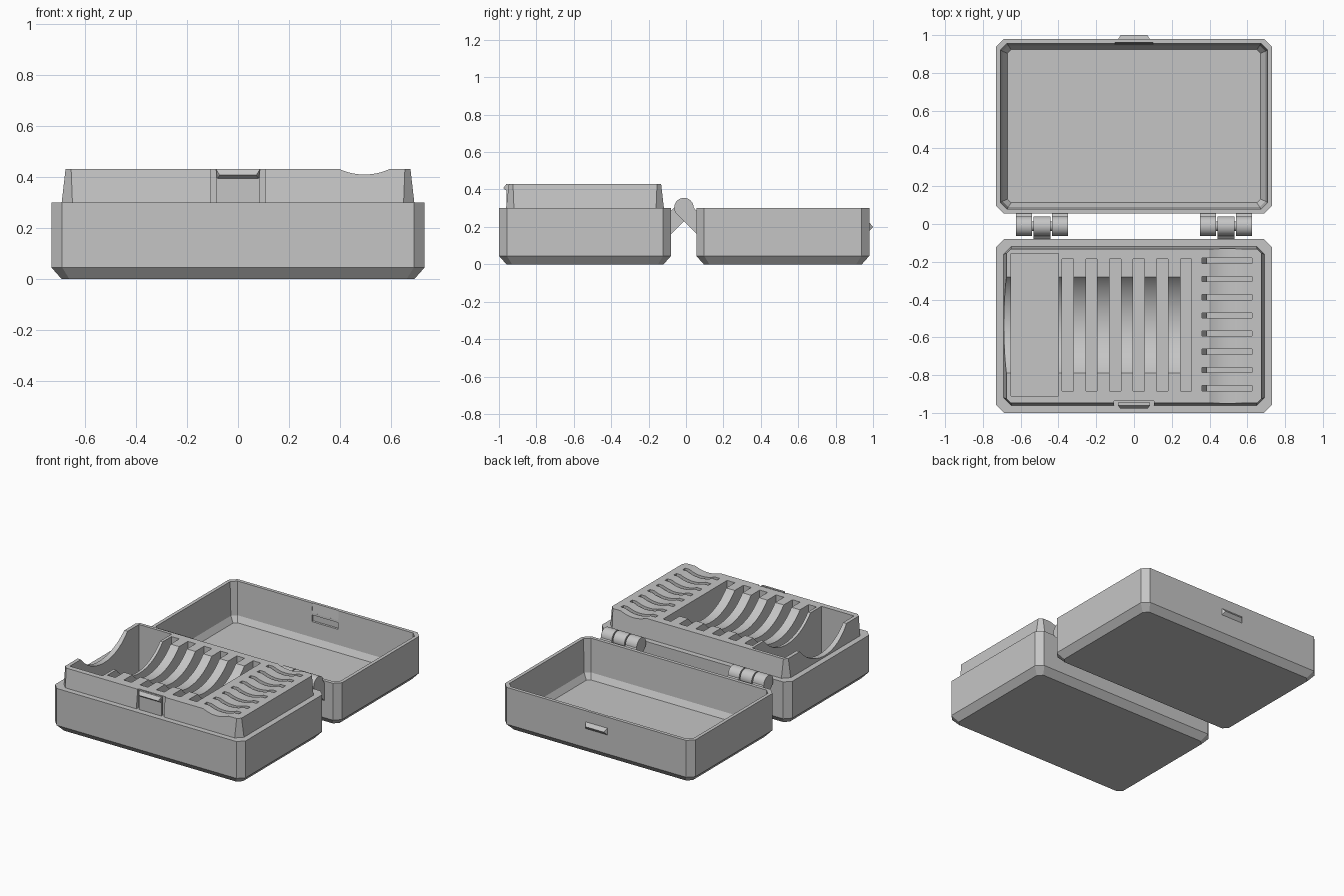
import bpy, bmesh, math
from mathutils import Matrix, Vector

if "Cube" in bpy.data.objects:
    bpy.data.objects.remove(bpy.data.objects["Cube"], do_unlink=True)

GREY = (0.56, 0.56, 0.56, 1)
plastic = bpy.data.materials.new("grey plastic")
plastic.use_nodes = True
plastic.diffuse_color = GREY
plastic.node_tree.nodes["Principled BSDF"].inputs["Base Color"].default_value = GREY


def make(name, bm):
    bmesh.ops.recalc_face_normals(bm, faces=bm.faces)
    mesh = bpy.data.meshes.new(name)
    bm.to_mesh(mesh)
    bm.free()
    mesh.materials.append(plastic)
    obj = bpy.data.objects.new(name, mesh)
    bpy.context.collection.objects.link(obj)
    return obj


def loft(name, rings, cy):
    """Closed stack of chamfered rectangles: (half x, half y, chamfer, z)."""
    bm = bmesh.new()
    loops = []
    for hx, hy, c, z in rings:
        pts = []
        for sx, sy in ((1, 1), (-1, 1), (-1, -1), (1, -1)):
            pair = [(sx * hx, sy * (hy - c)), (sx * (hx - c), sy * hy)]
            pts += pair if sx * sy > 0 else pair[::-1]
        loops.append([bm.verts.new((x, cy + y, z)) for x, y in pts])
    for a, b in zip(loops, loops[1:]):
        for i in range(8):
            j = (i + 1) % 8
            bm.faces.new((a[i], a[j], b[j], b[i]))
    bm.faces.new(loops[0])
    bm.faces.new(loops[-1])
    return make(name, bm)


def prism(name, pts, axis, lo, hi, inset=0):
    """Extrude a profile along x (pts are y, z) or y (pts are x, z)."""
    bm = bmesh.new()
    to3d = (lambda t, p: (t, *p)) if axis == "x" else (lambda t, p: (p[0], t, p[1]))
    a = [bm.verts.new(to3d(lo, p)) for p in pts]
    b = [bm.verts.new(to3d(hi, p)) for p in pts]
    for i in range(len(pts)):
        j = (i + 1) % len(pts)
        bm.faces.new((a[i], a[j], b[j], b[i]))
    bm.faces.new(a)
    bm.faces.new(b)
    if inset:  # the second profile point is a tip that is narrower at both ends
        a[1].co.x += inset
        b[1].co.x -= inset
    return make(name, bm)


def box(name, x0, x1, y0, y1, z0, z1):
    return prism(name, [(y0, z0), (y1, z0), (y1, z1), (y0, z1)], "x", x0, x1)


def circle(u, v, r, n=96):
    return [(u + r * math.cos(math.tau * i / n), v + r * math.sin(math.tau * i / n))
            for i in range(n)]


def boolean(obj, tools, op="DIFFERENCE"):
    bpy.context.view_layer.objects.active = obj
    for tool in tools:
        mod = obj.modifiers.new("cut", "BOOLEAN")
        mod.operation, mod.solver, mod.object = op, "EXACT", tool
        bpy.ops.object.modifier_apply(modifier=mod.name)
        bpy.data.objects.remove(tool, do_unlink=True)


# Base with raised card tray
BY, LY = -0.54, 0.5175
FLOOR = 0.08
tray = loft("card_tray", [(0.69, 0.42, 0.03, 0), (0.73, 0.46, 0.042, 0.045),
                          (0.73, 0.46, 0.042, 0.30), (0.69, 0.422, 0.042, 0.30),
                          (0.675, 0.407, 0.022, 0.43)], BY)
# Finger troughs, pocket, large slots and latch notch
chord, depth = 0.255, 0.12
r = (chord ** 2 + depth ** 2) / (2 * depth)
cuts = [prism("trough", circle(-0.535, 0.43 - depth + r, r), "x", -0.9, 0.245)]
chord, depth = 0.097, 0.021
r = (chord ** 2 + depth ** 2) / (2 * depth)
cuts.append(prism("small_trough", circle(0.495, 0.43 - depth + r, r), "y", -1.1, 0))
cuts.append(box("pocket", -0.65, -0.40, -0.91, -0.155, FLOOR, 0.6))
for i in range(6):
    x = -0.35 + i * 0.125
    cuts.append(box("slot", x - 0.03, x + 0.03, -0.885, -0.185, FLOOR, 0.6))
# Small slots with one sloping end
for i in range(8):
    y = -0.195 - i * 0.0963
    cuts.append(prism("small_slot", [(0.36, 0.6), (0.36, 0.38), (0.387, 0.30),
                                     (0.387, 0.16), (0.625, 0.16), (0.625, 0.6)],
                      "y", y - 0.014, y + 0.014))
cuts.append(box("notch", -0.105, 0.105, -1.1, -0.938, 0.30, 0.6))
boolean(tray, cuts)

# Latch tab with its catch
box("latch_tab", -0.086, 0.086, -0.96, -0.946, 0.29, 0.43)
prism("latch_catch", [(-0.95, 0.385), (-0.977, 0.407), (-0.96, 0.43), (-0.95, 0.43)],
      "x", -0.086, 0.086, 0.014)

# Hollow lid
lid = loft("lid", [(0.69, 0.4225, 0.03, 0), (0.73, 0.4625, 0.042, 0.045),
                   (0.73, 0.4625, 0.042, 0.30), (0.706, 0.4385, 0.034, 0.30),
                   (0.695, 0.427, 0.03, 0.07), (0.67, 0.405, 0.02, 0.03)], LY)
bump = prism("bump", [(0.97, 0.165), (1.0, 0.2), (0.97, 0.235)], "x", -0.09, 0.09, 0.02)
boolean(lid, [bump], "UNION")
boolean(lid, [box("groove", -0.1, 0.1, 0.9, 0.965, 0.175, 0.22),
              prism("ramp", [(0.9, 0.235), (0.953, 0.235), (0.963, 0.32), (0.9, 0.32)],
                    "x", -0.1, 0.1)])

# Hinges: outer knuckles join the lid, middle ones join the base
HY, HZ, HR = -0.011, 0.303, 0.052
k = HR * math.sqrt(0.5)


def knuckle(name, x0, x1, side):
    wall = 0.06 if side > 0 else -0.085
    arc = [(HY + side * HR * math.cos(t), HZ + HR * math.sin(t))
           for t in [math.radians(a) for a in range(0, 226, 9)]]
    low = HZ - k - (abs(wall - HY) + k)
    prism(name, arc + [(wall, low), (wall, HZ - 0.02)], "x", x0, x1)


for label, cx in (("right", -0.487), ("left", 0.487)):
    for n, (x0, x1, side) in enumerate(((-0.137, -0.052, 1), (-0.044, 0.044, -1),
                                        (0.052, 0.137, 1))):
        knuckle(f"{label}_hinge_knuckle_{n + 1}", cx + x0, cx + x1, side)
    prism(f"{label}_hinge_pin", circle(HY, HZ, 0.025, 32), "x", cx - 0.08, cx + 0.08)

# Smooth the curved faces, keep the edges sharp
for obj in bpy.context.collection.objects:
    if obj.type == "MESH" and plastic.name in obj.data.materials:
        bpy.ops.object.select_all(action="DESELECT")
        obj.select_set(True)
        bpy.context.view_layer.objects.active = obj
        bpy.ops.object.shade_smooth_by_angle(angle=math.radians(15))
